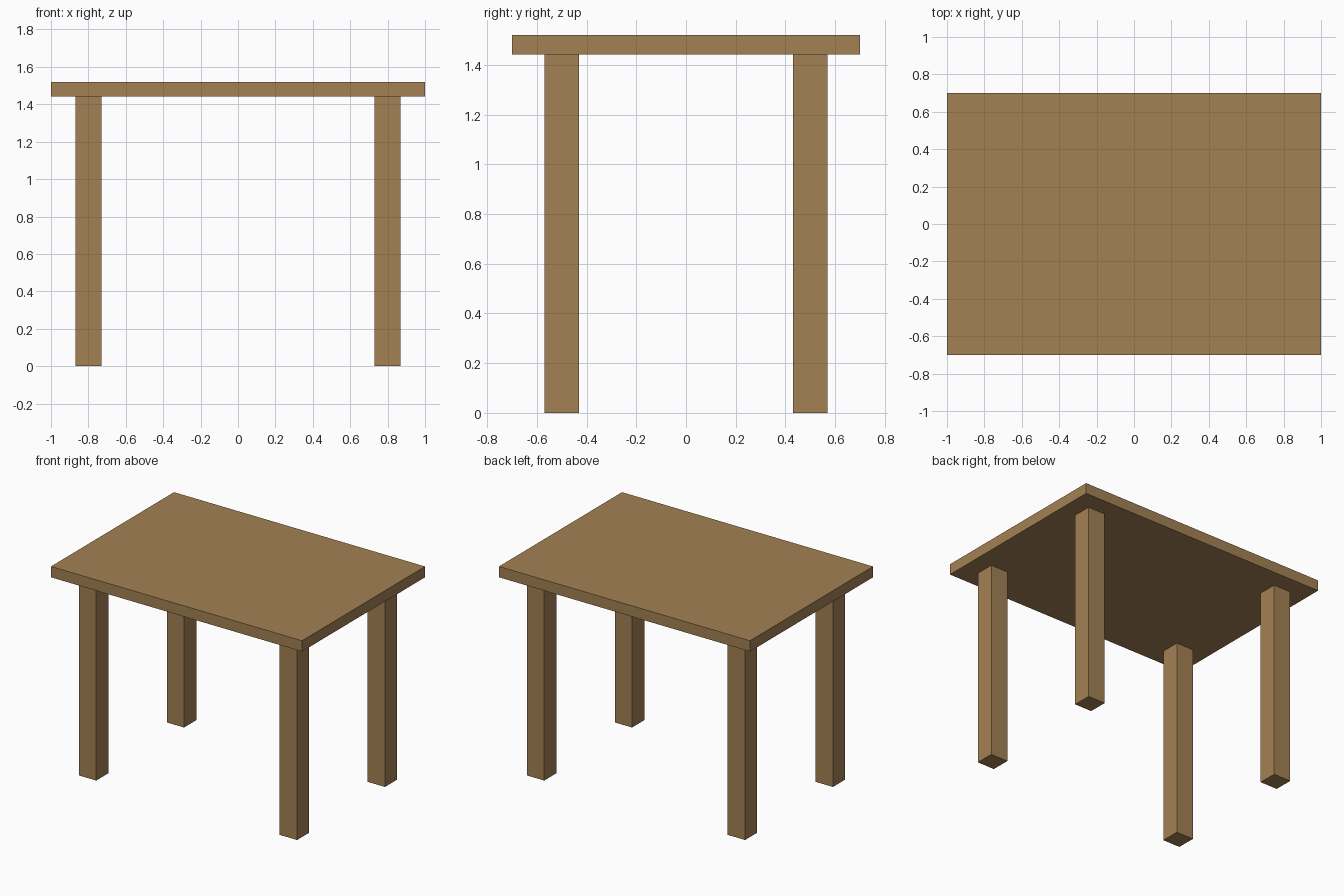
import bpy

if "Cube" in bpy.data.objects:
    bpy.data.objects.remove(bpy.data.objects["Cube"])

wood = bpy.data.materials.new("wood")
wood.diffuse_color = (0.37, 0.22, 0.09, 1)
wood.use_nodes = True
wood.node_tree.nodes["Principled BSDF"].inputs["Base Color"].default_value = wood.diffuse_color


def box(name, center, size):
    bpy.ops.mesh.primitive_cube_add(size=1, location=center)
    obj = bpy.context.object
    obj.name = name
    obj.scale = size
    bpy.ops.object.transform_apply(location=False, rotation=False, scale=True)
    obj.data.materials.append(wood)
    return obj


TOP_Z, SLAB, LEG = 1.52, 0.078, 0.138
leg_height = TOP_Z - SLAB

# Tabletop slab
box("tabletop", (0, 0, TOP_Z - SLAB / 2), (2, 1.4, SLAB))

# Four square legs, inset from the corners
for side, sx in (("left", -1), ("right", 1)):
    for end, sy in (("front", -1), ("back", 1)):
        box(f"{end}_{side}_leg", (sx * 0.8, sy * 0.5, leg_height / 2),
            (LEG, LEG, leg_height))
